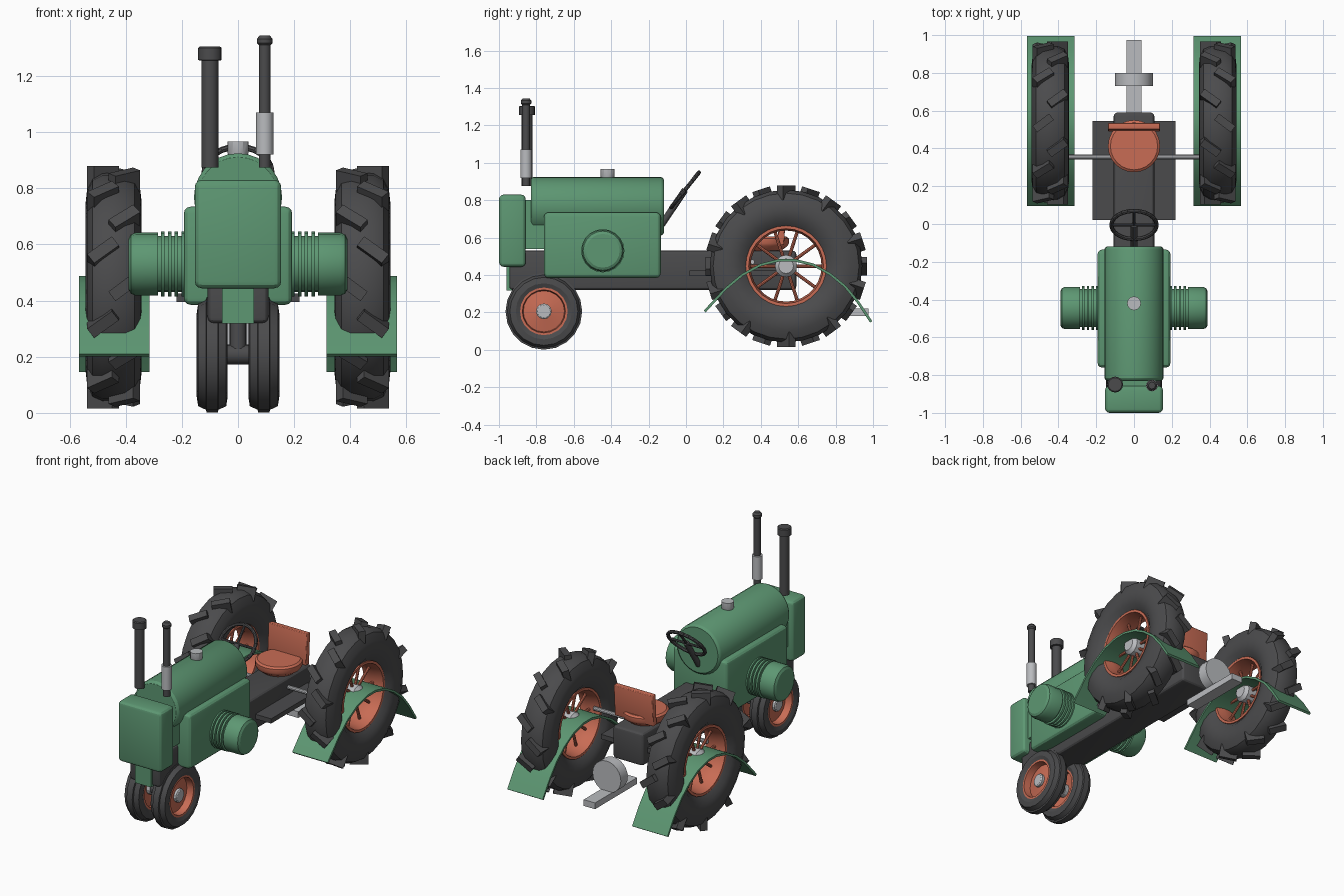
import bpy, bmesh, math
from mathutils import Matrix, Vector

cube = bpy.data.objects.get("Cube")
if cube:
    bpy.data.objects.remove(cube, do_unlink=True)


def material(name, rgb):
    m = bpy.data.materials.new(name)
    m.use_nodes = True
    m.diffuse_color = (*rgb, 1)
    m.node_tree.nodes["Principled BSDF"].inputs["Base Color"].default_value = (*rgb, 1)
    return m


GREEN = material("green paint", (.11, .31, .17))
ORANGE = material("orange paint", (.58, .15, .09))
DARK = material("dark rubber", (.07, .07, .073))
GREY = material("light metal", (.49, .5, .52))


def finish(name, bm, mat):
    bmesh.ops.recalc_face_normals(bm, faces=bm.faces)
    mesh = bpy.data.meshes.new(name)
    bm.to_mesh(mesh)
    bm.free()
    ob = bpy.data.objects.new(name, mesh)
    bpy.context.collection.objects.link(ob)
    mesh.materials.append(mat)
    bpy.ops.object.select_all(action='DESELECT')
    ob.select_set(True)
    bpy.context.view_layer.objects.active = ob
    bpy.ops.object.shade_smooth_by_angle(angle=math.radians(28))
    return ob


def box(name, mat, x, y, z, bevel=0, lean=0):
    """Box from (low, high) ranges, leaned back about its centre."""
    bm = bmesh.new()
    size = [r[1] - r[0] for r in (x, y, z)]
    mid = Vector([sum(r) / 2 for r in (x, y, z)])
    bmesh.ops.create_cube(bm, size=1, matrix=Matrix.Diagonal((*size, 1)))
    if bevel:
        bmesh.ops.bevel(bm, geom=bm.edges[:], offset=bevel, segments=3,
                        profile=.5, affect='EDGES')
    bm.transform(Matrix.Translation(mid) @ Matrix.Rotation(-lean, 4, 'X'))
    return finish(name, bm, mat)


def add_rod(bm, a, b, r, sides):
    a, b = Vector(a), Vector(b)
    rot = (b - a).to_track_quat('Z', 'Y').to_matrix().to_4x4()
    bmesh.ops.create_cone(bm, cap_ends=True, segments=sides, radius1=r, radius2=r,
                          depth=(b - a).length, matrix=Matrix.Translation((a + b) / 2) @ rot)


def rod(name, mat, a, b, r, sides=16):
    bm = bmesh.new()
    add_rod(bm, a, b, r, sides)
    return finish(name, bm, mat)


def lathe(name, mat, origin, axis, profile, sides=24, closed=False):
    """Spin (along, radius) points about an axis; closed makes a ring."""
    bm = bmesh.new()
    rot = Vector(axis).to_track_quat('Z', 'Y').to_matrix().to_4x4()
    rings = [[bm.verts.new((r * math.cos(t), r * math.sin(t), h))
              for t in (math.tau * i / sides for i in range(sides))] for h, r in profile]
    pairs = list(zip(rings, rings[1:]))
    if closed:
        pairs.append((rings[-1], rings[0]))
    else:
        bm.faces.new(rings[0])
        bm.faces.new(rings[-1])
    for p, q in pairs:
        for i in range(sides):
            j = (i + 1) % sides
            bm.faces.new((p[i], p[j], q[j], q[i]))
    bm.transform(Matrix.Translation(origin) @ rot)
    return finish(name, bm, mat)


# Body: chassis, platform, engine, hood and grille
box("chassis", DARK, (-.108, .108), (-.945, .59), (.32, .53), .02)
box("platform", DARK, (-.22, .22), (.02, .545), (.395, .425))
box("engine_block", GREEN, (-.193, .193), (-.76, -.135), (.385, .735), .025)
lathe("hood", GREEN, (0, -.83, .768), (0, 1, 0),
      [(0, .143), (.006, .152), (.015, .157), (.695, .157), (.705, .152), (.712, .143)], 28)
box("radiator_bridge", GREEN, (-.12, .12), (-.88, -.76), (.54, .8))
box("grille", GREEN, (-.154, .154), (-1, -.857), (.444, .83), .025)
box("front_pedestal", GREEN, (-.057, .057), (-.96, -.86), (.318, .46))
lathe("filler_cap", GREY, (0, -.42, .91), (0, 0, 1), [(0, .03), (.015, .037), (.057, .037)], 12)

# Stacks
lathe("intake_stack", DARK, (-.1, -.85, .875), (0, 0, 1),
      [(0, .03), (.38, .03), (.382, .042), (.425, .042), (.43, .036)], 16)
rod("exhaust_pipe", DARK, (.095, -.855, .875), (.095, -.855, 1.32), .021)
rod("exhaust_muffler", GREY, (.095, -.855, .92), (.095, -.855, 1.07), .031)
lathe("exhaust_cap", DARK, (.095, -.855, 1.31), (0, 0, 1),
      [(0, .021), (.008, .028), (.022, .028), (.035, .018)], 16)

# Ribbed drums on the engine sides
for s, side in ((1, "left"), (-1, "right")):
    ribs = [(0, .1)]
    for i in range(5):
        h = .035 + i * .024
        ribs += [(h, .1), (h, .116), (h + .013, .116), (h + .013, .1)]
    ribs += [(.155, .1), (.155, .112), (.235, .112), (.252, .105), (.26, .09)]
    lathe(side + "_drum", GREEN, (s * .13, -.445, .53), (s, 0, 0), ribs, 20)

# Steering wheel and column
hub = Vector((0, -.005, .855))
up = Vector((0, .62, .78))
bm = bmesh.new()
rim = [hub + .12 * (math.cos(t) * Vector((1, 0, 0)) + math.sin(t) * up)
       for t in (math.tau * i / 24 for i in range(24))]
for i in range(24):
    add_rod(bm, rim[i - 1], rim[i], .011, 8)
for i in range(0, 24, 6):
    add_rod(bm, hub, rim[i], .008, 8)
finish("steering_wheel", bm, DARK)
rod("steering_column", DARK, (0, -.13, .67), hub, .018, 12)

# Seat
lathe("seat_cushion", ORANGE, (0, .412, .525), (0, 0, 1),
      [(0, .09), (.03, .13), (.045, .138), (.07, .138), (.08, .125)], 24)
box("seat_back", ORANGE, (-.137, .137), (.495, .53), (.56, .76), .006, .06)

# Hitch
box("drawbar", GREY, (-.04, .04), (.55, .975), (.18, .22))
rod("rear_pulley", GREY, (0, .73, .31), (0, .8, .31), .1, 24)

# Front axle and paired wheels
rod("front_axle", DARK, (-.1, -.76, .208), (.1, -.76, .208), .036)
rod("steering_post", DARK, (0, -.76, .2), (0, -.76, .36), .03)
for s, side in ((1, "left"), (-1, "right")):
    c = (s * .092, -.76, .206)
    lathe(side + "_front_tyre", DARK, c, (s, 0, 0),
          [(-.045, .125), (-.055, .15), (-.05, .182), (-.022, .195), (-.02, .205),
           (.02, .205), (.022, .195), (.05, .182), (.055, .15), (.045, .125)], 20, True)
    lathe(side + "_front_rim", ORANGE, c, (s, 0, 0),
          [(-.046, .128), (-.046, .115), (-.02, .11), (-.005, .04), (.015, .04),
           (.002, .11), (.046, .115), (.046, .128)], 20, True)
    lathe(side + "_front_hub", GREY, c, (s, 0, 0), [(-.03, .042), (.03, .042), (.035, .035)], 12)

# Rear wheels: tyre, slanted lugs, rim, spokes, hub, strut and fender
fender_path = [(.10, .205), (.21, .325), (.30, .40), (.40, .455), (.50, .48), (.58, .48),
               (.68, .455), (.77, .405), (.85, .34), (.92, .255), (.99, .15)]
for s, side in ((1, "left"), (-1, "right")):
    c = Vector((s * .443, .535, .448))
    lathe(side + "_rear_tyre", DARK, c, (s, 0, 0),
          [(-.06, .212), (-.09, .25), (-.1, .3), (-.095, .345), (-.075, .39), (-.04, .408),
           (.04, .408), (.075, .39), (.095, .345), (.1, .3), (.09, .25), (.06, .212)], 28, True)
    bm = bmesh.new()
    for i in range(20):
        a = math.tau * i / 20
        out = Vector((0, -math.cos(a), math.sin(a)))
        turn = Vector((0, math.sin(a), math.cos(a)))
        along = Vector((-s * .8, 0, 0)) + turn * .6
        across = out.cross(along)
        half = s if i % 2 else -s
        spot = c + out * .392 + Vector((half * .038, 0, 0))
        m = Matrix((along * .11, across * .042, out * .08)).transposed().to_4x4()
        bmesh.ops.create_cube(bm, size=1, matrix=Matrix.Translation(spot) @ m)
    finish(side + "_rear_lugs", bm, DARK)
    lathe(side + "_rear_rim", ORANGE, c, (s, 0, 0),
          [(-.07, .216), (-.07, .2), (-.02, .19), (.02, .19), (.07, .2), (.07, .216)], 28, True)
    bm = bmesh.new()
    for i in range(10):
        a = math.tau * i / 10
        out = Vector((0, math.cos(a), math.sin(a)))
        add_rod(bm, c + out * .03, c + out * .2, .009, 8)
    finish(side + "_rear_spokes", bm, ORANGE)
    lathe(side + "_rear_hub", GREY, c, (s, 0, 0),
          [(-.05, .04), (-.03, .06), (.03, .06), (.05, .04)], 12)
    rod(side + "_strut", GREY, (s * .1, .355, .47), (s * .4, .355, .47), .013, 10)

    bm = bmesh.new()
    loops = []
    for i, (y, z) in enumerate(fender_path):
        y0, z0 = fender_path[max(i - 1, 0)]
        y1, z1 = fender_path[min(i + 1, len(fender_path) - 1)]
        n = Vector((0, z0 - z1, y1 - y0)).normalized() * .007
        loops.append([bm.verts.new(Vector((s * x, y, z)) + n * k)
                      for x, k in ((.316, -1), (.566, -1), (.566, 1), (.316, 1))])
    for p, q in zip(loops, loops[1:]):
        for i in range(4):
            bm.faces.new((p[i - 1], p[i], q[i], q[i - 1]))
    bm.faces.new(loops[0])
    bm.faces.new(loops[-1])
    finish(side + "_fender", bm, GREEN)
